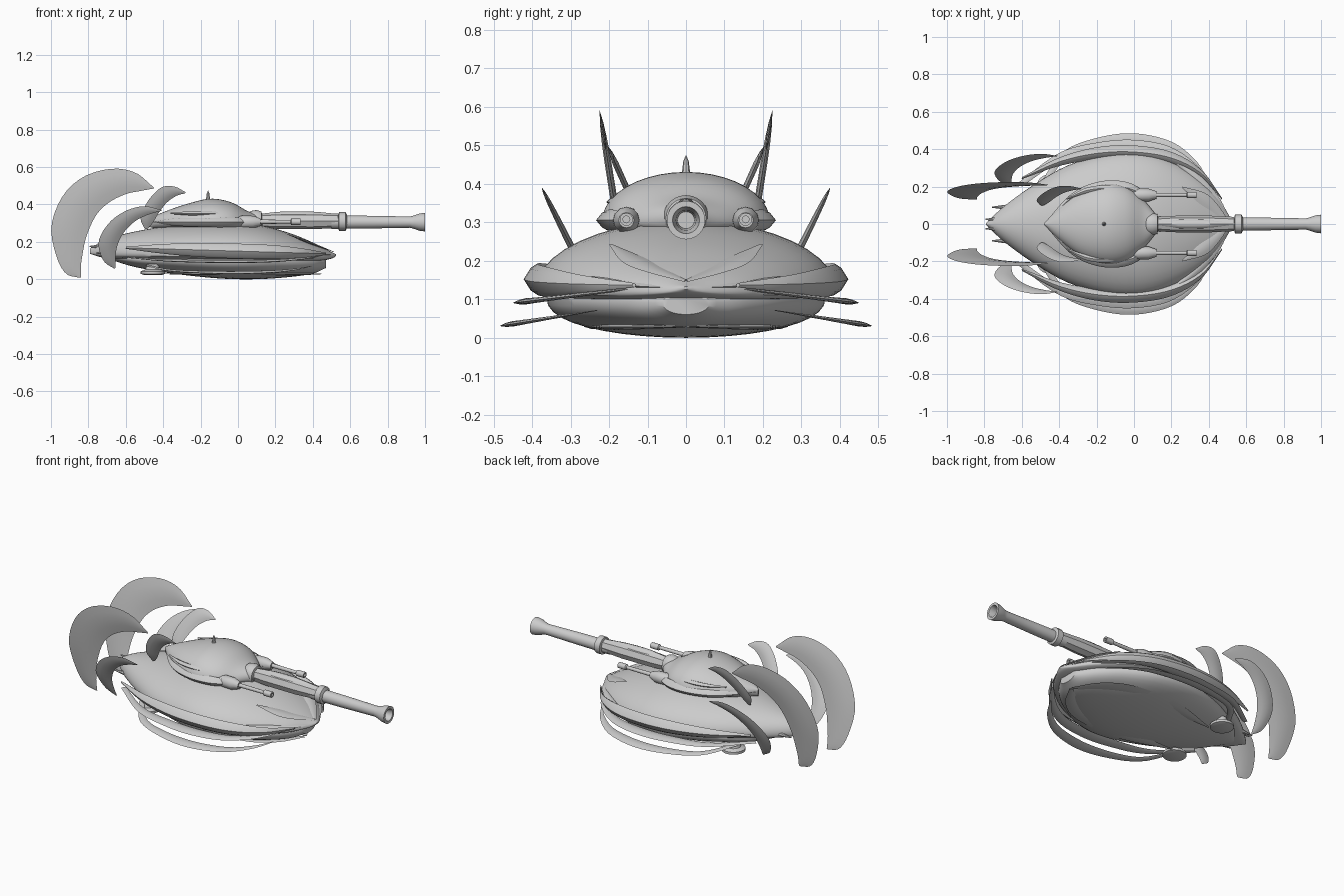
import bpy, bmesh, math
from mathutils import Vector

if "Cube" in bpy.data.objects:
    bpy.data.objects.remove(bpy.data.objects["Cube"])

grey = bpy.data.materials.new("hull grey")
grey.diffuse_color = (0.6, 0.6, 0.6, 1)
grey.use_nodes = True
grey.node_tree.nodes["Principled BSDF"].inputs["Base Color"].default_value = grey.diffuse_color


def finish(name, bm):
    bmesh.ops.remove_doubles(bm, verts=bm.verts, dist=1e-5)
    bmesh.ops.recalc_face_normals(bm, faces=bm.faces)
    me = bpy.data.meshes.new(name)
    bm.to_mesh(me)
    bm.free()
    me.materials.append(grey)
    ob = bpy.data.objects.new(name, me)
    bpy.context.collection.objects.link(ob)
    return ob


def resample(points, n):
    """Smooth curve through points, n + 1 samples."""
    p = [Vector(q) for q in points]
    p = [2 * p[0] - p[1]] + p + [2 * p[-1] - p[-2]]
    out = []
    for i in range(n + 1):
        f = i / n * (len(points) - 1)
        k = min(int(f), len(points) - 2)
        t = f - k
        a, b, c, d = p[k:k + 4]
        out.append(0.5 * (2 * b + (c - a) * t + (2 * a - 5 * b + 4 * c - d) * t * t
                          + (3 * b - a - 3 * c + d) * t ** 3))
    return out


def skin(name, rings):
    """Closed rings joined into a solid."""
    bm = bmesh.new()
    vs = [[bm.verts.new(q) for q in r] for r in rings]
    m = len(vs[0])
    for a, b in zip(vs, vs[1:]):
        for j in range(m):
            bm.faces.new((a[j], a[(j + 1) % m], b[(j + 1) % m], b[j]))
    bm.faces.new(vs[0])
    bm.faces.new(vs[-1])
    return finish(name, bm)


def shell(name, stations, top_pow=1.0, low_pow=1.0, n=36, m=40):
    """Stations are x, half width, top z, edge z, bottom z."""
    rings = []
    for x, w, zt, ze, zb in resample(stations, n):
        ring = []
        for j in range(m):
            a = 2 * math.pi * j / m
            c, s = math.cos(a), math.sin(a)
            h = (zt - ze) * s ** top_pow if s >= 0 else (zb - ze) * (-s) ** low_pow
            ring.append((x, max(w, .002) * c, ze + h))
        rings.append(ring)
    return skin(name, rings)


def crescent(name, outer, inner, place, thick, n=28, k=4):
    """Lens-section blade between two curves, placed in 3D, on both sides."""
    o, i = resample(outer, n), resample(inner, n)
    wmax = max((a - b).length for a, b in zip(o, i))
    origin = place(0, 0)
    normal = (place(1, 0) - origin).cross(place(0, 1) - origin).normalized()
    for side, sy in (("left", 1), ("right", -1)):
        rings = []
        for a, b in zip(o, i):
            t = thick * max((a - b).length / wmax, .02)
            ring = []
            for j in range(2 * k):
                s = j / k if j <= k else 2 - j / k
                h = t * math.sin(math.pi * s) * (1 if j < k else -1)
                q = place(*a.lerp(b, s)) + normal * h
                ring.append((q.x, q.y * sy, q.z))
            rings.append(ring)
        skin(side + "_" + name, rings)


def lathe(name, profile, y=0, z=0, axis="x", x=0, m=24):
    """Profile of (distance along axis, radius)."""
    rings = []
    for d, r in profile:
        ring = []
        for j in range(m):
            a = 2 * math.pi * j / m
            c, s = r * math.cos(a), r * math.sin(a)
            ring.append((x + d, y + c, z + s) if axis == "x" else (x + c, y + s, z + d))
        rings.append(ring)
    return skin(name, rings)


# Hull: domed upper shell above a narrower belly
shell("upper_hull", [
    (-.79, .005, .165, .145, .135), (-.7, .09, .215, .145, .11), (-.55, .2, .255, .14, .1),
    (-.35, .315, .287, .135, .095), (-.1, .385, .305, .13, .09), (.1, .375, .292, .125, .09),
    (.28, .295, .245, .12, .09), (.42, .18, .187, .12, .095), (.5, .06, .145, .12, .11),
    (.525, .005, .133, .13, .125)], 1.05, .6)
shell("belly", [
    (-.7, .03, .15, .13, .11), (-.55, .17, .15, .11, .065), (-.35, .28, .15, .11, .03),
    (-.1, .355, .15, .105, .004), (.1, .35, .15, .105, 0), (.28, .26, .14, .1, .012),
    (.4, .16, .13, .095, .03), (.47, .06, .12, .09, .06)], 1, .85)

# Curved armour along the hull flanks
crescent("flank_armour",
         [(-.6, .25), (-.4, .355), (-.2, .41), (0, .42), (.2, .385), (.36, .29), (.47, .14)],
         [(-.6, .24), (-.4, .31), (-.2, .345), (0, .35), (.2, .32), (.36, .25), (.47, .13)],
         lambda u, v: Vector((u, v, .15 - .03 * u)), .04)

# Thin side blades
crescent("lower_blade",
         [(-.5, .22), (-.38, .385), (-.2, .46), (0, .485), (.2, .44), (.33, .34), (.4, .23)],
         [(-.48, .2), (-.36, .35), (-.2, .405), (0, .42), (.2, .385), (.32, .31), (.39, .23)],
         lambda u, v: Vector((u, v, .03 + (.485 - v) * .16)), .007)
crescent("upper_blade",
         [(-.62, .22), (-.4, .38), (-.2, .435), (0, .45), (.2, .41), (.36, .29), (.46, .12)],
         [(-.6, .2), (-.4, .33), (-.2, .37), (0, .38), (.2, .35), (.35, .25), (.45, .11)],
         lambda u, v: Vector((u, v, .09 + (.45 - v) * .12)), .008)

# Rear crescent fins, drawn in x-z and leaning outward
crescent("large_fin",
         [(-.45, .49), (-.55, .57), (-.68, .59), (-.83, .545), (-.94, .44), (-.998, .28),
          (-.97, .12), (-.92, .03), (-.85, .008)],
         [(-.45, .485), (-.53, .47), (-.6, .455), (-.69, .41), (-.76, .34), (-.81, .23),
          (-.83, .14), (-.84, .07), (-.84, .01)],
         lambda u, v: Vector((u, .13 + .16 * v, v)), .009)
crescent("small_fin",
         [(-.28, .465), (-.34, .495), (-.41, .49), (-.48, .42), (-.52, .33), (-.5, .27)],
         [(-.28, .46), (-.33, .445), (-.38, .41), (-.42, .36), (-.45, .31), (-.48, .27)],
         lambda u, v: Vector((u, .2 - .45 * (.49 - v), v)), .008)
crescent("side_fin",
         [(-.41, .37), (-.5, .39), (-.6, .365), (-.69, .3), (-.745, .2), (-.72, .1), (-.66, .055)],
         [(-.41, .365), (-.48, .345), (-.55, .31), (-.61, .25), (-.645, .18), (-.655, .11), (-.655, .06)],
         lambda u, v: Vector((u, .375 - .5 * (.39 - v), v)), .009)

# Nose chevron and belly plates
crescent("nose_plate",
         [(.515, .005), (.45, .1), (.38, .165), (.26, .2)],
         [(.5, .0), (.42, .06), (.36, .1), (.26, .19)],
         lambda u, v: Vector((u, v, .143 + (.52 - u) * .38)), .006)
crescent("nose_side_plate",
         [(.52, .01), (.45, .15), (.34, .27), (.2, .36)],
         [(.5, .01), (.42, .12), (.32, .22), (.2, .35)],
         lambda u, v: Vector((u, v, .128 + .1 * (.52 - u))), .012)
crescent("belly_plate",
         [(.45, .01), (.36, .15), (.2, .24), (-.1, .25), (-.4, .16)],
         [(.43, .0), (.32, .08), (.18, .13), (-.1, .15), (-.4, .15)],
         lambda u, v: Vector((u, v, .028)), .009)

# Turret with swept cheeks
shell("turret", [
    (-.48, .004, .32, .31, .28), (-.4, .085, .358, .305, .265), (-.28, .175, .4, .305, .26),
    (-.15, .218, .43, .3, .26), (-.04, .2, .412, .3, .26), (.05, .13, .365, .3, .265),
    (.11, .06, .345, .305, .27), (.13, .04, .335, .305, .275)])
crescent("turret_cheek",
         [(-.47, .015), (-.33, .165), (-.18, .228), (-.03, .222), (.09, .15)],
         [(-.46, .01), (-.33, .12), (-.18, .17), (-.03, .16), (.08, .12)],
         lambda u, v: Vector((u, v, .305)), .028)
crescent("turret_crest",
         [(-.36, .14), (-.25, .195), (-.13, .205), (-.05, .17)],
         [(-.36, .13), (-.25, .165), (-.13, .175), (-.05, .165)],
         lambda u, v: Vector((u, v, .352)), .012)

# Main cannon with sheath, collar and hollow flared muzzle
lathe("mantlet", [(.04, .03), (.07, .055), (.1, .06), (.125, .052), (.13, .03)], z=.31)
lathe("cannon_sheath", [(.1, .036), (.2, .044), (.4, .045), (.535, .038), (.54, .02)], z=.312, m=8)
lathe("cannon_collar", [(.535, .03), (.54, .05), (.575, .05), (.585, .03)], z=.308, m=12)
lathe("cannon_barrel", [
    (.5, .036), (.7, .034), (.92, .03), (.945, .037), (.97, .046), (1, .05),
    (1, .035), (.96, .026), (.9, .022)], z=.305)
shell("sheath_ridge", [(.12, .012, .35, .33, .3), (.25, .028, .362, .33, .3),
                       (.4, .026, .361, .33, .3), (.54, .01, .348, .33, .3)], n=10, m=12)

# Paired side guns, belly pads and tail prongs
for side, s in (("left", 1), ("right", -1)):
    lathe(side + "_gun_mount", [(-.02, .02), (.02, .035), (.08, .034), (.12, .02)],
          y=s * .155, z=.305, m=12)
    lathe(side + "_side_gun", [(.06, .012), (.28, .01), (.285, .017), (.335, .017),
                               (.335, .009), (.31, .009)], y=s * .155, z=.307, m=12)
    lathe(side + "_rear_pad", [(0, .045), (.006, .065), (.02, .065), (.03, .04), (.06, .03)],
          y=s * .2, x=-.455, z=.022, axis="z")
    for label, y, z, start in (("inner", .025, .175, -.795), ("outer", .09, .14, -.76)):
        lathe(side + "_" + label + "_prong", [(start, .003), (start + .08, .014), (start + .2, .02)],
              y=s * y, z=z, m=8)

# Short fin on top of the turret rear
lathe("turret_spike", [(0, .012), (.04, .007), (.055, .001)], x=-.16, z=.418, axis="z", m=8)

# Smooth curves, crisp edges
bpy.ops.object.select_all(action='SELECT')
bpy.context.view_layer.objects.active = bpy.context.collection.objects[0]
bpy.ops.object.shade_smooth_by_angle(angle=math.radians(35))
